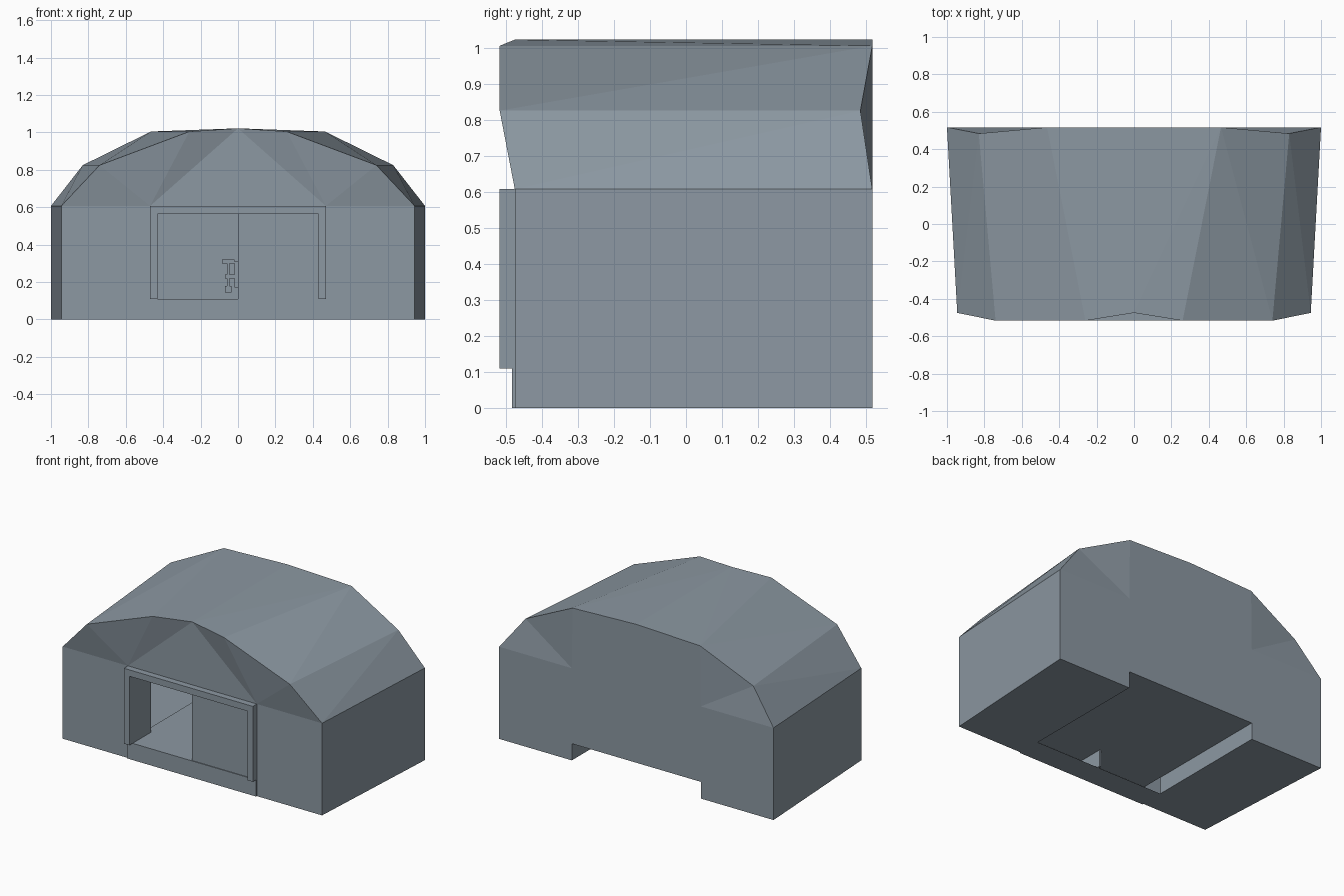
import bpy, bmesh
from mathutils import Vector

if "Cube" in bpy.data.objects:
    bpy.data.objects.remove(bpy.data.objects["Cube"])

wall_grey = bpy.data.materials.new("blue_grey")
wall_grey.diffuse_color = (0.262, 0.314, 0.361, 1)
wall_grey.use_nodes = True
wall_grey.node_tree.nodes["Principled BSDF"].inputs["Base Color"].default_value = wall_grey.diffuse_color


def panels(name, faces):
    """Flat panels; each entry is (points, direction it should face)."""
    bm = bmesh.new()
    for pts, out in faces:
        f = bm.faces.new([bm.verts.new(p) for p in pts])
        f.normal_update()
        if f.normal.dot(Vector(out)) < 0:
            f.normal_flip()
    bmesh.ops.remove_doubles(bm, verts=bm.verts, dist=0.0005)
    me = bpy.data.meshes.new(name)
    bm.to_mesh(me)
    bm.free()
    me.materials.append(wall_grey)
    ob = bpy.data.objects.new(name, me)
    bpy.context.collection.objects.link(ob)
    return ob


def box(name, x0, x1, y0, y1, z0, z1):
    bpy.ops.mesh.primitive_cube_add(size=1, location=((x0 + x1) / 2, (y0 + y1) / 2, (z0 + z1) / 2))
    ob = bpy.context.object
    ob.name = name
    ob.scale = (x1 - x0, y1 - y0, z1 - z0)
    bpy.ops.object.transform_apply(location=False, rotation=False, scale=True)
    ob.data.materials.append(wall_grey)
    return ob


# Main levels and profiles, from eave to ridge, right half
EAVE, FLOOR, D = 0.607, 0.11, 0.47
FY, BY, RIM = -0.475, 0.517, -0.32
front = [(0.945, FY, EAVE), (0.74, -0.517, 0.825), (0.26, -0.517, 1.005), (0, FY, 1.022)]
back = [(1.0, BY, EAVE), (0.83, 0.484, 0.825), (0.465, BY, 1.005), (0, BY, 1.022)]

roof, front_gable, back_gable, walls, base, recess = [], [], [], [], [], []
F, B, DOWN = (0, -1, 0), (0, 1, 0), (0, 0, -1)
for s in (1, -1):
    f = [(s * x, y, z) for x, y, z in front]
    b = [(s * x, y, z) for x, y, z in back]
    # Roof strips, split along their outward diagonal
    for i in range(3):
        out = (s, 0, 1.5)
        if i < 2:
            roof += [((f[i], b[i], b[i + 1]), out), ((f[i], b[i + 1], f[i + 1]), out)]
        else:
            roof += [((f[2], b[2], f[3]), out), ((f[3], b[2], b[3]), out)]
    # Gables above the eave line
    fd, bd = (s * D, FY, EAVE), (s * D, BY, EAVE)
    front_gable += [((f[0], fd, f[1]), F), ((fd, f[2], f[1]), F), ((fd, f[3], f[2]), F)]
    back_gable += [((b[0], bd, b[1]), B), ((bd, b[2], b[1]), B)]
    # Side wall, front wall beside the doorway, back wall beside the notch
    g = lambda p: (p[0], p[1], 0)
    walls += [((g(f[0]), g(b[0]), b[0], f[0]), (s, 0, 0)),
              ((g(f[0]), g(fd), fd, f[0]), F),
              ((g(b[0]), g(bd), bd, b[0]), B)]
    # Underside, and the side of the recess beneath the floor
    base += [((g(f[0]), g(fd), g(bd), g(b[0])), DOWN)]
    recess += [(((s * D, RIM, 0), (s * D, BY, 0), (s * D, BY, FLOOR), (s * D, RIM, FLOOR)), (-s, 0, 0))]

front_gable.append((((-D, FY, EAVE), (D, FY, EAVE), front[3]), F))
back_gable.append((((-D, BY, EAVE), (D, BY, EAVE), back[2], back[3],
                    (-back[2][0], BY, 1.005)), B))
walls.append((((-D, BY, FLOOR), (D, BY, FLOOR), (D, BY, EAVE), (-D, BY, EAVE)), B))
base.append((((-D, FY, 0), (D, FY, 0), (D, RIM, 0), (-D, RIM, 0)), DOWN))
recess.append((((-D, FY, FLOOR), (D, FY, FLOOR), (D, BY, FLOOR), (-D, BY, FLOOR)), DOWN))

panels("roof", roof)
panels("front_gable", front_gable)
panels("back_gable", back_gable)
panels("walls", walls)
panels("underside", base)
panels("floor_recess", recess)

# Deep doorway frame, sill, sliding door and the partition behind it
for side, s in (("left", -1), ("right", 1)):
    box(side + "_door_jamb", *sorted((s * 0.43, s * D)), -0.517, -0.29, FLOOR, EAVE)
box("door_lintel", -0.43, 0.43, -0.517, -0.29, 0.565, EAVE)
box("door_sill", -D, D, -0.483, -0.465, 0, FLOOR)
box("sliding_door", 0, 0.43, -0.478, -0.465, FLOOR, 0.565)
box("partition", 0, 0.012, -0.465, -0.30, 0, 0.565)

# Small lever fitting on the partition
box("lever_bracket", -0.02, 0, -0.35, -0.32, 0.17, 0.31)
box("lever_arm", -0.07, -0.02, -0.345, -0.325, 0.22, 0.24)
box("lever_head", -0.085, -0.02, -0.345, -0.325, 0.30, 0.32)
box("lever_foot", -0.07, -0.035, -0.345, -0.325, 0.145, 0.18)
box("lever_rod", -0.06, -0.045, -0.343, -0.327, 0.18, 0.30)
